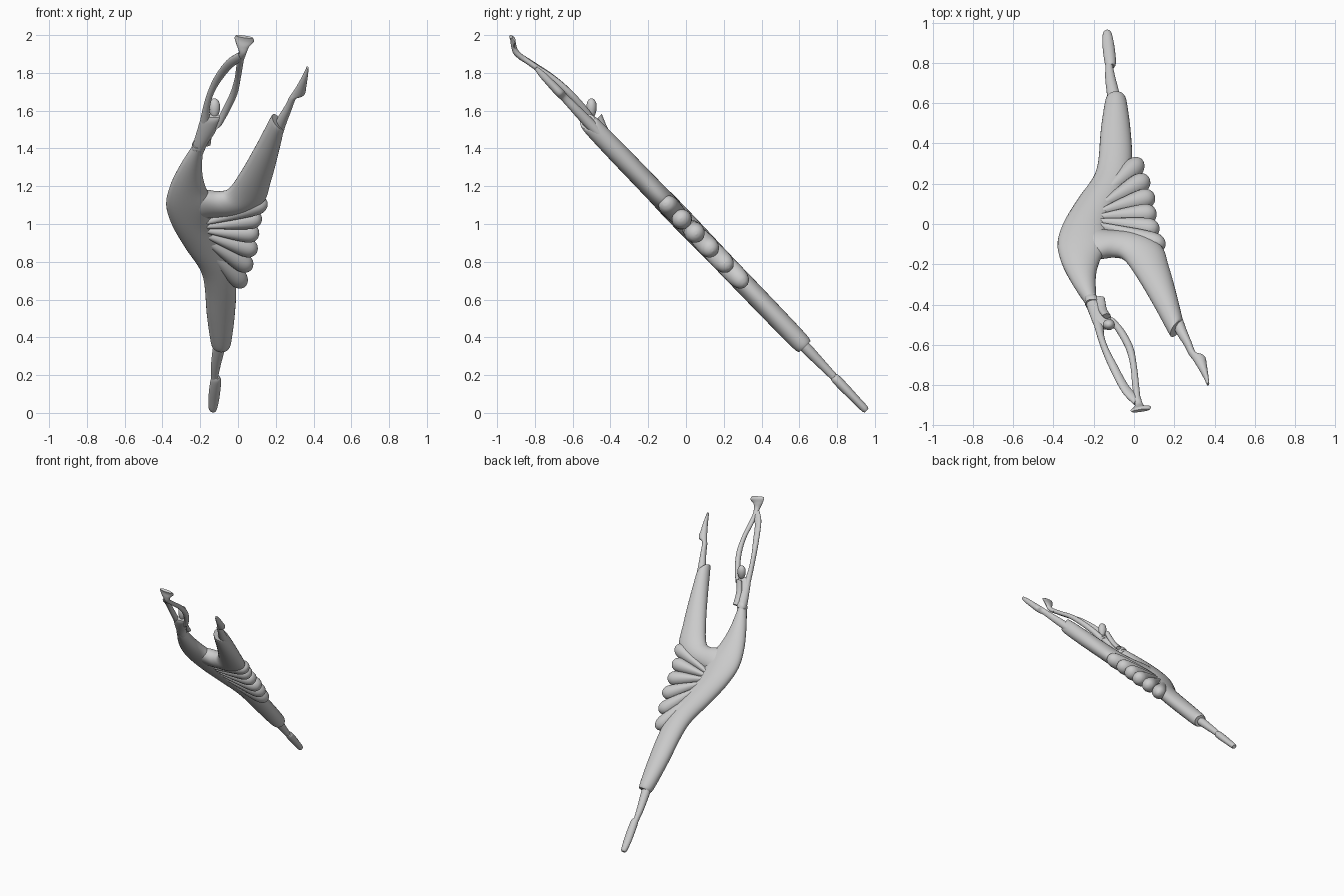
import bpy, bmesh, math
from mathutils import Vector

NORMAL = Vector((0, 0.72, 0.695))  # the figure lies in one sloping plane


def point(x, z, w):
    # front-view position x, z pushed w off the sloping plane
    return Vector((x, 0.967 - 0.965 * z + 1.39 * w, z))


def spline(a, b, c, d, t):
    return 0.5 * (2 * b + (c - a) * t + (2 * a - 5 * b + 4 * c - d) * t * t
                  + (3 * b - a - 3 * c + d) * t ** 3)


def loft(name, rows, sides=28, steps=6, power=1.0):
    # each row: left x, z, right x, z, half thickness, offset
    n = len(rows)
    dense = []
    for i in range(n - 1):
        q = [rows[max(0, min(n - 1, i + k))] for k in (-1, 0, 1, 2)]
        for s in range(steps):
            dense.append([spline(*v, s / steps) for v in zip(*q)])
    dense.append(rows[-1])
    bm = bmesh.new()
    rings = []
    for xl, zl, xr, zr, t, w in dense:
        a, b = point(xl, zl, w), point(xr, zr, w)
        mid, half = (a + b) / 2, (b - a) / 2
        ring = []
        for k in range(sides):
            c, s = math.cos(math.tau * k / sides), math.sin(math.tau * k / sides)
            c = math.copysign(abs(c) ** power, c)
            s = math.copysign(abs(s) ** power, s)
            ring.append(bm.verts.new(mid + half * c + NORMAL * t * s))
        rings.append(ring)
    for r, q in zip(rings, rings[1:]):
        for k in range(sides):
            j = (k + 1) % sides
            bm.faces.new((r[k], r[j], q[j], q[k]))
    bm.faces.new(rings[0][::-1])
    bm.faces.new(rings[-1])
    bmesh.ops.recalc_face_normals(bm, faces=bm.faces)
    return finish(name, bm)


def finish(name, bm):
    me = bpy.data.meshes.new(name)
    bm.to_mesh(me)
    bm.free()
    ob = bpy.data.objects.new(name, me)
    bpy.context.collection.objects.link(ob)
    bpy.ops.object.select_all(action='DESELECT')
    ob.select_set(True)
    bpy.context.view_layer.objects.active = ob
    bpy.ops.object.shade_smooth_by_angle(angle=math.radians(40))
    return ob


# curved torso running into the standing trouser leg
loft("torso_and_standing_trouser", [
    (-.24, 1.41, -.185, 1.41, .034, 0), (-.305, 1.31, -.19, 1.28, .045, 0),
    (-.36, 1.20, -.17, 1.19, .053, 0), (-.38, 1.10, -.13, 1.11, .058, 0),
    (-.35, 1.00, -.13, 1.00, .058, 0), (-.28, .88, -.09, .90, .056, 0),
    (-.205, .77, -.03, .78, .054, 0), (-.178, .68, -.01, .66, .054, 0),
    (-.165, .52, -.018, .51, .053, 0), (-.145, .38, -.035, .38, .05, 0),
    (-.132, .35, -.045, .35, .042, 0)])

# raised trouser leg from the hip
loft("raised_trouser", [
    (-.34, 1.12, -.27, 1.0, .04, 0), (-.21, 1.17, -.15, 1.04, .055, 0),
    (-.11, 1.16, .02, 1.06, .057, 0), (-.05, 1.18, .135, 1.12, .056, 0),
    (.02, 1.28, .175, 1.23, .055, 0), (.10, 1.42, .21, 1.36, .054, 0),
    (.163, 1.54, .24, 1.49, .05, 0), (.18, 1.57, .24, 1.515, .042, 0)])

# fan of rounded pleats between the legs
apex = Vector((-.27, 1.0))
tips = [(.155, 1.115), (.127, 1.03), (.112, .945), (.10, .855), (.07, .765), (.035, .675)]
for i, tip in enumerate(tips):
    d = Vector(tip) - apex
    # side direction is perpendicular within the sloping plane
    side = Vector((-d.y * 1.93, d.x))
    side = side / math.hypot(side.x, side.y * 1.39)
    rows = []
    for f, half, t in ((0, .012, .03), (.35, .026, .046), (.65, .044, .053), (.85, .052, .053),
                       (.94, .042, .043), (.985, .022, .024), (1, .003, .004)):
        c = apex + d * f
        l, r = c + side * half, c - side * half
        rows.append((l.x, l.y, r.x, r.y, t, 0))
    loft(f"skirt_pleat_{i + 1}", rows, sides=20, steps=5)

# legs with pointed shoes
loft("standing_leg", [
    (-.125, .40, -.06, .40, .03, 0), (-.135, .33, -.072, .33, .029, 0),
    (-.143, .25, -.092, .25, .024, 0), (-.142, .19, -.105, .19, .02, 0),
    (-.145, .15, -.11, .15, .018, 0)], sides=20)
loft("standing_shoe", [
    (-.138, .195, -.098, .19, .02, 0), (-.145, .175, -.09, .175, .025, 0),
    (-.152, .13, -.092, .13, .025, 0), (-.157, .07, -.10, .07, .022, 0),
    (-.155, .025, -.11, .025, .02, 0), (-.147, .012, -.117, .012, .014, 0)], sides=20)
loft("raised_leg_and_shoe", [
    (.185, 1.50, .235, 1.47, .03, 0), (.21, 1.56, .258, 1.54, .028, 0),
    (.25, 1.625, .285, 1.61, .024, 0), (.272, 1.67, .31, 1.67, .021, 0),
    (.29, 1.695, .352, 1.688, .024, 0), (.315, 1.735, .362, 1.73, .022, 0),
    (.345, 1.79, .37, 1.785, .018, 0), (.362, 1.828, .374, 1.825, .01, 0)], sides=20)

# chest between bodice and shoulders
loft("chest", [
    (-.24, 1.38, -.183, 1.38, .032, 0), (-.235, 1.43, -.16, 1.43, .034, .004),
    (-.215, 1.50, -.12, 1.49, .03, .012), (-.20, 1.55, -.095, 1.55, .022, .02),
    (-.185, 1.575, -.09, 1.57, .012, .025)], sides=24)
loft("bodice_rim", [
    (-.242, 1.395, -.18, 1.395, .034, .004), (-.245, 1.41, -.175, 1.41, .038, .005),
    (-.24, 1.425, -.172, 1.425, .036, .006)], sides=24, power=.8)

# arms arching overhead to joined hands
loft("left_arm", [
    (-.21, 1.50, -.15, 1.53, .02, .015), (-.187, 1.61, -.148, 1.62, .02, .03),
    (-.16, 1.70, -.125, 1.70, .019, .035), (-.12, 1.785, -.082, 1.77, .017, .026),
    (-.06, 1.865, -.03, 1.83, .015, .0), (.0, 1.905, .025, 1.87, .015, -.018)], sides=16)
loft("right_arm", [
    (-.13, 1.51, -.085, 1.53, .02, .015), (-.085, 1.60, -.045, 1.60, .02, .03),
    (-.042, 1.69, -.003, 1.69, .019, .035), (-.018, 1.77, .014, 1.77, .017, .026),
    (-.008, 1.84, .026, 1.84, .015, .0), (.004, 1.90, .034, 1.89, .015, -.018)], sides=16)
loft("hands", [
    (-.005, 1.875, .032, 1.87, .014, -.014), (.005, 1.91, .045, 1.905, .016, -.018),
    (-.008, 1.95, .06, 1.94, .016, -.002), (-.018, 1.985, .085, 1.965, .014, .016),
    (-.012, 1.998, .08, 1.985, .009, .02)], sides=16)

# neck and tilted-back head
loft("neck", [
    (-.195, 1.42, -.145, 1.42, .014, .025), (-.18, 1.49, -.135, 1.49, .016, .035),
    (-.155, 1.57, -.115, 1.57, .017, .065)], sides=16)
bm = bmesh.new()
bmesh.ops.create_uvsphere(bm, u_segments=20, v_segments=12, radius=1)
for v in bm.verts:
    taper = 1 + .15 * v.co.z
    v.co = Vector((-.125 + .03 * v.co.x * taper, -.5 + .027 * v.co.y * taper, 1.612 + .053 * v.co.z))
finish("head", bm)
